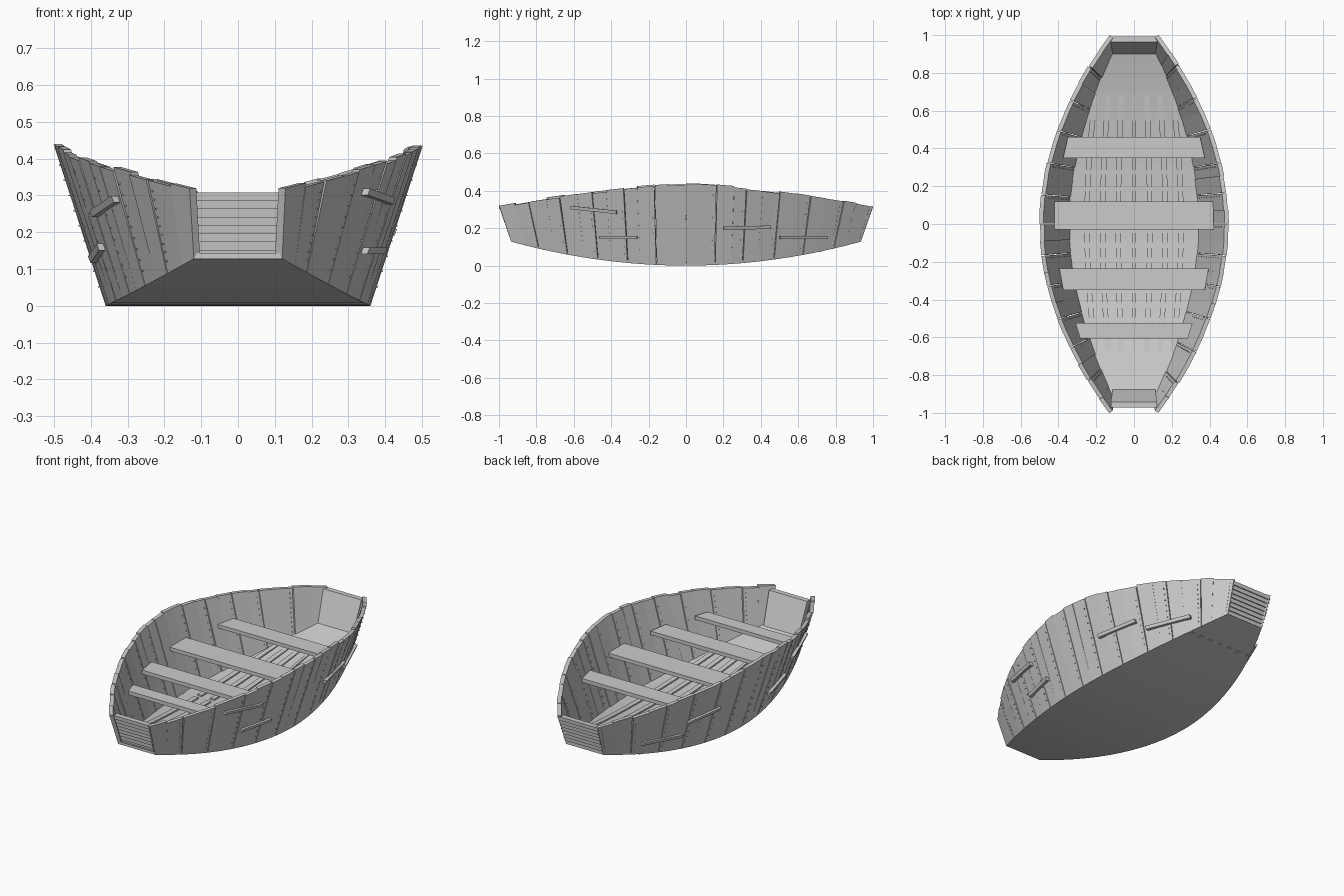
import bpy, bmesh, math, random
from mathutils import Vector

if "Cube" in bpy.data.objects:
    bpy.data.objects.remove(bpy.data.objects["Cube"])

random.seed(7)
BOX = [(0, 1, 3, 2), (4, 6, 7, 5), (0, 4, 5, 1), (2, 3, 7, 6), (0, 2, 6, 4), (1, 5, 7, 3)]


def hull(side, t, f):
    """Point on the outer hull: t runs along the boat (-1..1), f from bottom to rim."""
    a = abs(t)
    low = Vector((side * (0.12 + 0.24 * (1 - a ** 1.9)), 0.935 * t, 0.128 * a ** 2))
    top = Vector((side * (0.13 + 0.37 * (1 - a ** 2)), t, 0.315 + 0.12 * (1 - a ** 1.5)))
    return low.lerp(top, f)


def inward(side, t):
    d = hull(side, t + 0.01, 0.5) - hull(side, t - 0.01, 0.5)
    n = Vector((d.y, -d.x, 0)).normalized()
    return n if n.x * side < 0 else -n


def at_height(side, y, z):
    """Hull point nearest to a given y and z."""
    t, f = y, 0.5
    for _ in range(8):
        b, r = hull(side, t, 0), hull(side, t, 1)
        f = (z - b.z) / (r.z - b.z)
        t = max(-1, min(1, y / (0.935 + 0.065 * f)))
    return hull(side, t, f), inward(side, t)


def finish(bm, name):
    bmesh.ops.recalc_face_normals(bm, faces=bm.faces)
    me = bpy.data.meshes.new(name)
    bm.to_mesh(me)
    bm.free()
    ob = bpy.data.objects.new(name, me)
    bpy.context.collection.objects.link(ob)
    return ob


def hexa(bm, pts):
    v = [bm.verts.new(p) for p in pts]
    for f in BOX:
        bm.faces.new([v[i] for i in f])


def strip(bm, rings):
    """Closed tube through four-cornered sections."""
    vs = [[bm.verts.new(p) for p in r] for r in rings]
    for a, b in zip(vs, vs[1:]):
        for i in range(4):
            j = (i + 1) % 4
            bm.faces.new((a[i], a[j], b[j], b[i]))
    bm.faces.new(vs[0])
    bm.faces.new(vs[-1])


# Upright side planks with uneven tops, and their nail rows
N = 24
for side, label in ((1, "right"), (-1, "left")):
    planks, nails = bmesh.new(), bmesh.new()
    edges = [-1 + 2 * i / N + (random.uniform(-0.012, 0.012) if 0 < i < N and i != N // 2 else 0)
             for i in range(N + 1)]
    for i in range(N):
        t0 = edges[i] + (0.002 if i % 2 == 0 and i else 0)
        t1 = edges[i + 1] - (0.002 if i % 2 and i < N - 1 else 0)
        rise = random.uniform(-0.007, 0.007)
        out = random.uniform(-0.003, 0.003)
        pts = []
        for t in (t0, t1):
            n = inward(side, t)
            for d in (-out, 0.022 - out):
                for f in (0, 1):
                    pts.append(hull(side, t, f) + n * d * (1 if f else (d > 0.01))
                               + Vector((0, 0, rise * f)))
        hexa(planks, pts)
        if i % 2:
            t = t1 - 0.014
            n = inward(side, t)
            for k in range(9):
                c = hull(side, t, 0.12 + k * 0.095)
                hexa(nails, [c + n * d + Vector((0, y, z)) for y in (-.002, .002)
                             for d in (-0.004, 0.0255) for z in (-.002, .002)])
    finish(planks, label + "_side_planks")
    finish(nails, label + "_nails")

# Curved bottom
bm = bmesh.new()
rings = []
for i in range(N + 1):
    t = -1 + 2 * i / N
    p = hull(1, t, 0)
    x, y, z = p
    rings.append([(-x, y, z), (x, y, z), (x - 0.004, y, z + 0.015), (-x + 0.004, y, z + 0.015)])
strip(bm, rings)
finish(bm, "bottom")

# Narrow floor slats that follow the hull and sink into the floor at the ends
bm = bmesh.new()
for k in range(-3, 4):
    for y0, y1 in ((-0.67, -0.03), (0.0, 0.73)):
        rings = []
        for i in range(9):
            y = y0 + (y1 - y0) * i / 8
            t = y / 0.935
            x = k * 0.083 * (1 - 0.35 * t * t)
            z = 0.128 * t * t + 0.023 - 0.014 * max(0, abs(y) - 0.6) / 0.13
            w = 0.014 if k else 0.008
            rings.append([(x - w, y, z - 0.012), (x + w, y, z - 0.012), (x + w, y, z), (x - w, y, z)])
        strip(bm, rings)
finish(bm, "floor_slats")

# End walls made of overlapping horizontal boards
for e, name, inset in ((-1, "front_end_wall", 0.025), (1, "back_end_wall", 0.004)):
    bm = bmesh.new()
    for k in range(8):
        pts = []
        for x in (-1, 1):
            for f, lap in ((k / 8, 0.006), ((k + 1) / 8, 0.0)):
                z = 0.128 + f * 0.18
                y = 0.935 + 0.065 * f - inset
                w = 0.113 + 0.01 * f
                for d in (lap, -0.03):
                    pts.append((x * w, e * (y + d - 0.003), z))
        hexa(bm, pts)
    finish(bm, name)

# Seats: front y, back y, left and right ends at each edge
SEATS = [(-0.605, -0.525, 0.285, 0.31), (-0.35, -0.235, 0.375, 0.395),
         (-0.03, 0.12, 0.42, 0.42), (0.35, 0.46, 0.375, 0.35)]
for n, (y0, y1, w0, w1) in enumerate(SEATS):
    bm = bmesh.new()
    hexa(bm, [(s * w, y, z) for s in (-1, 1) for y, w in ((y0, w0), (y1, w1))
              for z in (0.245, 0.267)])
    finish(bm, "seat_%d" % (n + 1))

# Short repair battens on the outside: side, start y z, end y z
BATTENS = [(1, -0.61, 0.31, -0.37, 0.285), (1, -0.46, 0.15, -0.26, 0.15),
           (1, 0.20, 0.20, 0.45, 0.205), (1, 0.50, 0.15, 0.75, 0.15),
           (-1, -0.63, 0.29, -0.42, 0.25), (-1, -0.38, 0.16, -0.2, 0.125),
           (-1, 0.28, 0.23, 0.48, 0.21), (-1, 0.5, 0.13, 0.74, 0.15)]
bm = bmesh.new()
for side, y0, z0, y1, z1 in BATTENS:
    pts = []
    for y, z in ((y0, z0), (y1, z1)):
        c, n = at_height(side, y, z)
        for d in (-0.018, 0.006):
            for h in (-0.009, 0.009):
                pts.append(c + n * d + Vector((side * 0.35 * h, 0, h)))
    hexa(bm, pts)
finish(bm, "outer_battens")
